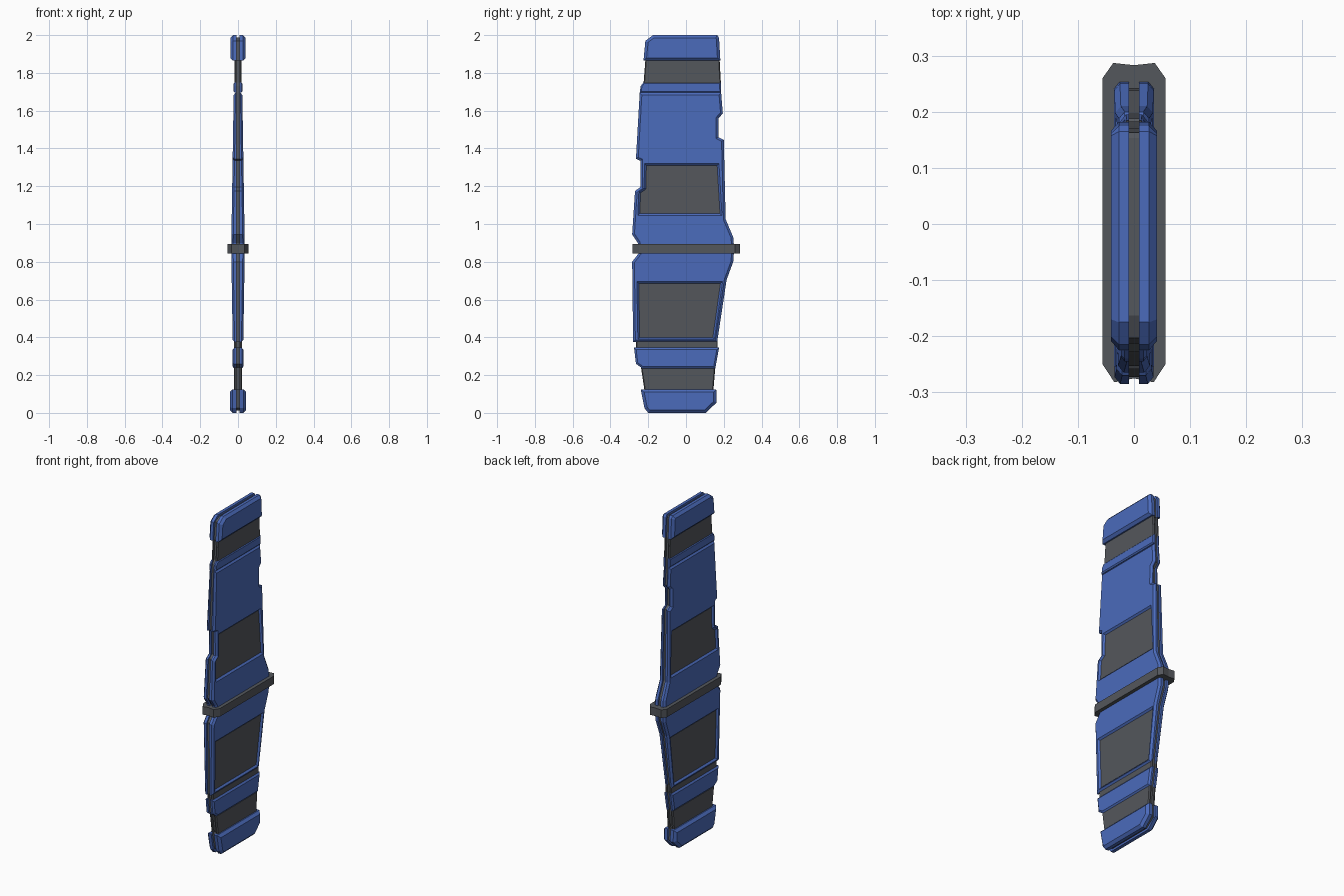
import bpy, bmesh
from mathutils import Vector

cube = bpy.data.objects.get("Cube")
if cube:
    bpy.data.objects.remove(cube, do_unlink=True)


def material(name, rgb):
    m = bpy.data.materials.new(name)
    m.use_nodes = True
    m.diffuse_color = (*rgb, 1)
    m.node_tree.nodes["Principled BSDF"].inputs["Base Color"].default_value = (*rgb, 1)
    return m


BLUE = material("blue armour", (0.07, 0.147, 0.5))
GREY = material("dark grey", (0.088, 0.095, 0.107))
GAP = 0.009  # half width of the slit between the two shells


def offset(pts, d):
    """Move a closed (y, z) outline inwards by d with mitred corners."""
    p = [Vector(q) for q in pts]
    n = len(p)
    area = sum(p[i - 1].x * p[i].y - p[i].x * p[i - 1].y for i in range(n))
    s = 1 if area > 0 else -1
    out = []
    for i in range(n):
        a = (p[i] - p[i - 1]).normalized()
        b = (p[(i + 1) % n] - p[i]).normalized()
        na, nb = Vector((-a.y, a.x)) * s, Vector((-b.y, b.x)) * s
        out.append(p[i] + (na + nb) * d / max(0.5, 1 + na.dot(nb)))
    return out


def loft(name, rings, mat):
    """Join matching rings of 3D points into one closed solid."""
    bm = bmesh.new()
    loops = [[bm.verts.new(c) for c in r] for r in rings]
    for lo, hi in zip(loops, loops[1:]):
        for i in range(len(lo)):
            bm.faces.new((lo[i - 1], lo[i], hi[i], hi[i - 1]))
    bm.faces.new(loops[0])
    bm.faces.new(loops[-1])
    bmesh.ops.recalc_face_normals(bm, faces=bm.faces)
    me = bpy.data.meshes.new(name)
    bm.to_mesh(me)
    bm.free()
    me.materials.append(mat)
    ob = bpy.data.objects.new(name, me)
    bpy.context.collection.objects.link(ob)
    return ob


def ring(pts, x):
    return [(x(z), y, z) for y, z in pts]


def mirror(ob):
    ob.modifiers.new("Mirror", "MIRROR").use_mirror_merge = False


def plate(name, front, back, thick, mat, inset=0.012, depth=0.01, panel=None):
    """Bevelled shell on both sides plus its thin core; chains run upwards."""
    outline = front + back[::-1]
    ob = loft(name, [ring(outline, lambda z: GAP),
                     ring(outline, lambda z: thick(z) - depth),
                     ring(offset(outline, inset), thick)], mat)
    if panel:
        # sloped recess with a dark floor
        cutter = loft("cutter", [ring(panel, lambda z: thick(z) - 0.01),
                                 ring(offset(panel, -0.02), lambda z: thick(z) + 0.01)], mat)
        mod = ob.modifiers.new("Recess", "BOOLEAN")
        mod.object, mod.solver = cutter, "EXACT"
        bpy.context.view_layer.objects.active = ob
        bpy.ops.object.modifier_apply(modifier=mod.name)
        bpy.data.objects.remove(cutter, do_unlink=True)
        mirror(loft(name + "_panel", [ring(panel, lambda z: thick(z) - 0.012),
                                      ring(panel, lambda z: thick(z) - 0.009)], GREY))
    mirror(ob)
    core = [(y - (0.012 if y > 0 else -0.012), min(max(z, 0.012), 1.988)) for y, z in outline]
    loft(name + "_core", [ring(core, lambda z: -GAP), ring(core, lambda z: GAP)], GREY)


def flat(t):
    return lambda z: t


# End caps
plate("lower_cap", [(-.2, 0), (-.22, .025), (-.24, .125)],
      [(.105, 0), (.162, .055), (.16, .125)], flat(.043), BLUE, .015, .014)
plate("upper_cap", [(-.225, 1.865), (-.215, 1.97), (-.175, 2)],
      [(.182, 1.865), (.175, 1.985), (.165, 2)], flat(.041), BLUE, .015, .014)

# Dark grip sections
plate("lower_grip", [(-.22, .12), (-.238, .24)], [(.145, .12), (.155, .24)],
      flat(.022), GREY, .005, .006)
plate("lower_joint", [(-.265, .335), (-.265, .39)], [(.168, .335), (.168, .39)],
      flat(.02), GREY, .005, .006)
plate("upper_grip", [(-.225, 1.74), (-.215, 1.87)], [(.185, 1.74), (.178, 1.87)],
      flat(.019), GREY, .005, .006)

# Blue collars
plate("lower_collar", [(-.23, .235), (-.265, .26), (-.275, .345)],
      [(.155, .235), (.175, .345)], flat(.028), BLUE, .01, .008)
plate("upper_collar", [(-.245, 1.695), (-.24, 1.73), (-.225, 1.75)],
      [(.186, 1.695), (.185, 1.75)], flat(.023), BLUE, .007, .006)

# Main body halves, tapering away from the band
plate("lower_body", [(-.28, .375), (-.285, .8), (-.25, .845), (-.25, .87)],
      [(.165, .375), (.215, .705), (.25, .8), (.255, .87)],
      lambda z: .036 - .016 * (.87 - z), BLUE,
      panel=[(-.25, .685), (.182, .685), (.142, .4), (-.245, .4)])
plate("upper_body",
      [(-.25, .87), (-.255, .9), (-.285, .945), (-.27, 1.175), (-.242, 1.195),
       (-.242, 1.335), (-.265, 1.345), (-.245, 1.695)],
      [(.255, .87), (.25, .93), (.21, 1.025), (.2, 1.445), (.172, 1.46),
       (.172, 1.56), (.195, 1.585), (.186, 1.695)],
      lambda z: .036 - .016 * (z - .87), BLUE,
      panel=[(-.21, 1.31), (.165, 1.31), (.18, 1.055), (-.245, 1.055),
             (-.24, 1.165), (-.212, 1.185)])

# Band around the middle
half = [(0, -.275), (.035, -.282), (.056, -.25), (.056, .26), (.037, .287), (0, .283)]
profile = half + [(-x, y) for x, y in half[-2:0:-1]]
loft("middle_band", [[(x, y, z) for x, y in profile] for z in (.845, .893)], GREY)
